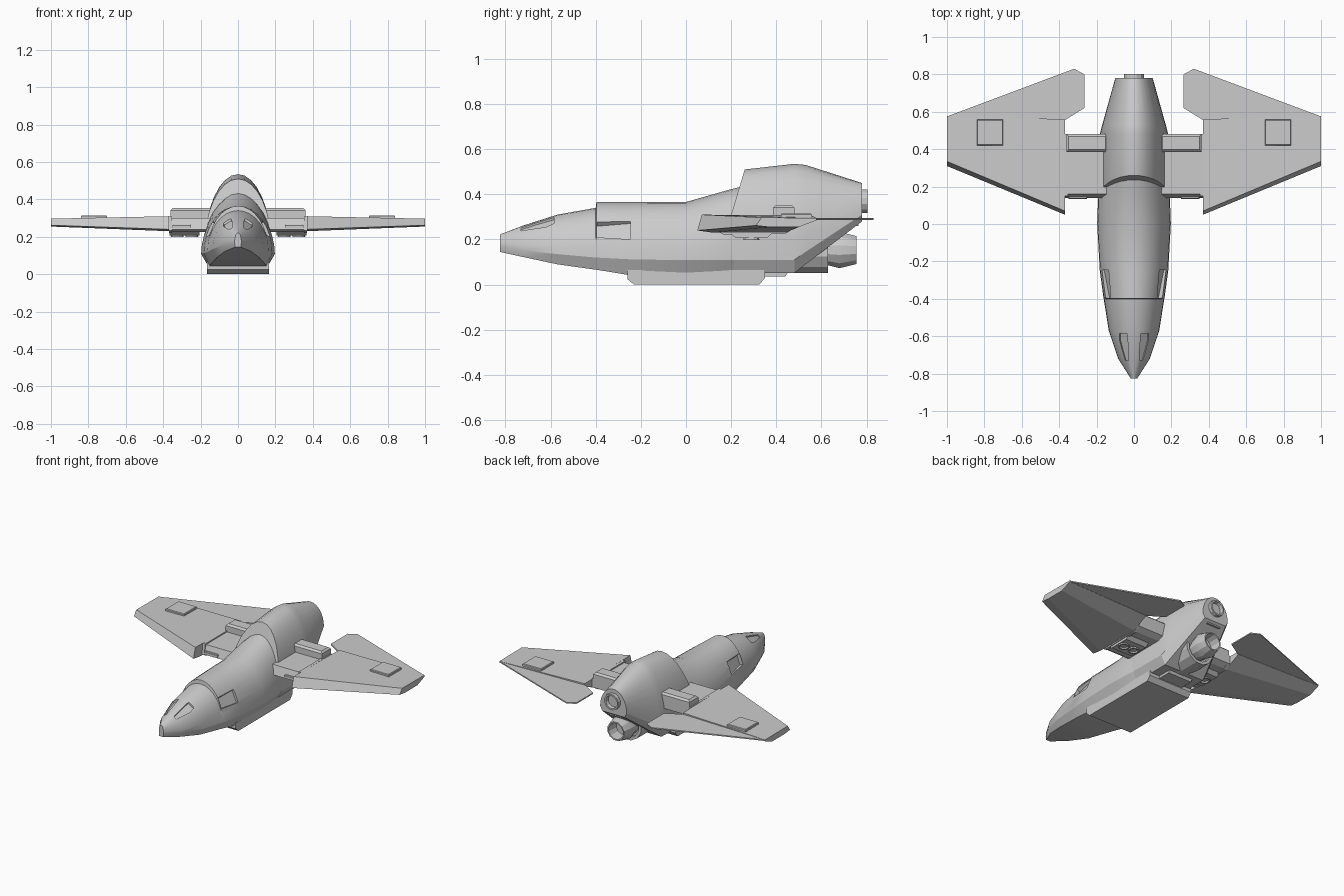
import bpy, bmesh, math
from mathutils import Vector

if "Cube" in bpy.data.objects:
    bpy.data.objects.remove(bpy.data.objects["Cube"])

N = 16  # arch segments of the hull


def finish(name, bm, smooth=False, mirror=False):
    bmesh.ops.recalc_face_normals(bm, faces=bm.faces[:])
    me = bpy.data.meshes.new(name)
    bm.to_mesh(me)
    bm.free()
    ob = bpy.data.objects.new(name, me)
    bpy.context.collection.objects.link(ob)
    if mirror:
        ob.modifiers.new("Mirror", 'MIRROR')
    if smooth:
        shade(ob)
    return ob


def activate(ob):
    bpy.ops.object.select_all(action='DESELECT')
    ob.select_set(True)
    bpy.context.view_layer.objects.active = ob


def shade(ob):
    activate(ob)
    bpy.ops.object.shade_smooth_by_angle(angle=math.radians(28))


def loft(name, rings, **kw):
    """Skin a list of equal-length point rings and cap both ends."""
    bm = bmesh.new()
    vs = [[bm.verts.new(p) for p in r] for r in rings]
    n = len(vs[0])
    for a, b in zip(vs, vs[1:]):
        for i in range(n):
            bm.faces.new((a[i], a[(i + 1) % n], b[(i + 1) % n], b[i]))
    bm.faces.new(vs[0])
    bm.faces.new(vs[-1])
    return finish(name, bm, **kw)


def side_prism(name, profile, x0, x1, **kw):
    return loft(name, [[(x, y, z) for y, z in profile] for x in (x0, x1)], **kw)


def chamfer_box(name, x, y, z, c=0.01, **kw):
    """Box whose top ring is inset by c."""
    def ring(d, h):
        return [(x[0] + d, y[0] + d, h), (x[1] - d, y[0] + d, h),
                (x[1] - d, y[1] - d, h), (x[0] + d, y[1] - d, h)]
    return loft(name, [ring(0, z[0]), ring(0, z[1] - c), ring(c, z[1])], **kw)


def lathe(name, profile, centre, axis='Y', sides=12, **kw):
    """Revolve (radius, along) pairs around the Y or Z axis."""
    rings = []
    for r, d in profile:
        ring = []
        for i in range(sides):
            t = 2 * math.pi * (i + 0.5) / sides
            c, s = r * math.cos(t), r * math.sin(t)
            p = Vector((c, d, s)) if axis == 'Y' else Vector((c, s, d))
            ring.append(p + Vector(centre))
        rings.append(ring)
    return loft(name, rings, **kw)


# Hull cross-section: arch above the widest line, chamfered keel below
def arch(sec, t):
    y, w, zt, zw, zb, lean = sec
    z = zw + (zt - zw) * math.sin(t)
    return Vector((w * math.cos(t), y - (zt - z) * lean, z))


def hull_ring(sec):
    pts = [arch(sec, math.pi * i / N) for i in range(N + 1)]
    y, w, zt, zw, zb, lean = sec
    yb = y - (zt - zb) * lean
    return pts + [Vector((-0.83 * w, yb, zb)), Vector((0.83 * w, yb, zb))]


# Forward fuselage
front = [(-.825, .018, .222, .17, .145, 0), (-.72, .085, .262, .152, .122, 0),
         (-.57, .135, .31, .135, .09, 0), (-.4, .162, .34, .12, .066, 0),
         (-.397, .163, .365, .12, .066, 0), (-.25, .183, .365, .112, .042, 0),
         (0, .197, .366, .108, .05, 0), (.19, .19, .42, .108, .05, 0),
         (.27, .17, .44, .108, .055, 0)]
fuselage = loft("fuselage", [hull_ring(s) for s in front])

# Tail body with leaning front face and undercut rear
rear = [(.26, .186, .51, .11, .05, .3), (.48, .183, .535, .11, .052, 0),
        (.53, .17, .53, .145, .09, 0), (.78, .1, .45, .31, .28, 0)]
loft("tail_body", [hull_ring(s) for s in rear], smooth=True)


# Recessed cockpit windows and side openings
def surf(y, t):
    for a, b in zip(front, front[1:]):
        if a[0] <= y <= b[0]:
            f = (y - a[0]) / (b[0] - a[0])
            return arch([p + (q - p) * f for p, q in zip(a, b)], t)


def recess(corners, depth):
    for sx in (1, -1):
        rings = []
        for outer in (False, True):
            ring = []
            for (y, t), d in zip(corners, depth):
                p = surf(y, t)
                k = 1.25 if outer else d
                ring.append((sx * p.x * k, y, .14 + (p.z - .14) * k))
            rings.append(ring)
        cutter = loft("cutter", rings)
        cutter.hide_render = True
        m = fuselage.modifiers.new("Recess", 'BOOLEAN')
        m.operation, m.object, m.solver = 'DIFFERENCE', cutter, 'EXACT'
        activate(fuselage)
        bpy.ops.object.modifier_apply(modifier=m.name)
        bpy.data.objects.remove(cutter)


recess([(-.73, .95), (-.62, .85), (-.585, .93), (-.585, 1.28), (-.66, 1.27), (-.73, 1.2)],
       [.93] * 6)
recess([(-.395, .38), (-.245, .36), (-.245, .73), (-.395, .7)], [.86, .93, .93, .86])
shade(fuselage)

# Belly pallet and rear keel block
side_prism("belly_pod", [(-.26, .065), (-.26, .025), (-.23, 0), (.325, 0), (.35, .03), (.35, .065)],
           -.165, .165)
side_prism("keel_block", [(.34, .08), (.34, .035), (.44, .035), (.465, .08)], -.09, .09)

# Engines
lathe("engine_housing", [(.105, .38), (.105, .63), (.085, .63), (.085, .6)], (0, 0, .152),
      sides=12, smooth=True)
lathe("main_nozzle", [(.068, .59), (.07, .63), (.083, .68), (.064, .755), (.055, .755), (.05, .68)],
      (0, 0, .153), sides=12, smooth=True)
lathe("upper_nozzle", [(.054, .74), (.054, .803), (.043, .803), (.038, .765)], (0, 0, .37),
      sides=12, smooth=True)
chamfer_box("tail_peg", (-.05, .05), (.7, .765), (.26, .295), 0.006)

# Wings: root and tip sections
root = [(.05, .24), (.07, .31), (.56, .304), (.56, .284), (.44, .23), (.12, .23)]
tip = [(.31, .262), (.335, .297), (.578, .295), (.578, .285), (.5, .255), (.37, .255)]
loft("wing", [[(.37, y, z) for y, z in root], [(1, y, z) for y, z in tip]], mirror=True)

# Swept trailing flaps
flap = [(.37, .555), (1, .575), (.32, .83), (.265, .8), (.265, .62)]
loft("wing_flap", [[(x, y, z) for x, y in flap] for z in (.286, .294)], mirror=True)
chamfer_box("wing_panel", (.7, .84), (.42, .558), (.29, .314), 0.004, mirror=True)

# Wing pylons with raised rear block
side_prism("wing_pylon", [(.14, .24), (.16, .3), (.48, .3), (.48, .25), (.44, .23), (.17, .225)],
           .12, .355, mirror=True)
side_prism("pylon_end_plate", [(.14, .235), (.15, .308), (.48, .308), (.48, .25), (.44, .225), (.17, .22)],
           .352, .37, mirror=True)
chamfer_box("pylon_block", (.14, .362), (.385, .48), (.295, .353), 0.012, mirror=True)
chamfer_box("pylon_lamp", (.25, .35), (.135, .2), (.245, .265), 0.004, mirror=True)

# Lift thrusters under the pylons
side_prism("thruster_plate", [(.185, .235), (.22, .207), (.36, .207), (.39, .235)],
           .205, .365, mirror=True)
for i, x in enumerate((.247, .325)):
    lathe(f"lift_thruster_{i + 1}", [(.034, .225), (.036, .198), (.028, .198), (.02, .213)],
          (x, .29, 0), axis='Z', sides=12, smooth=True, mirror=True)
